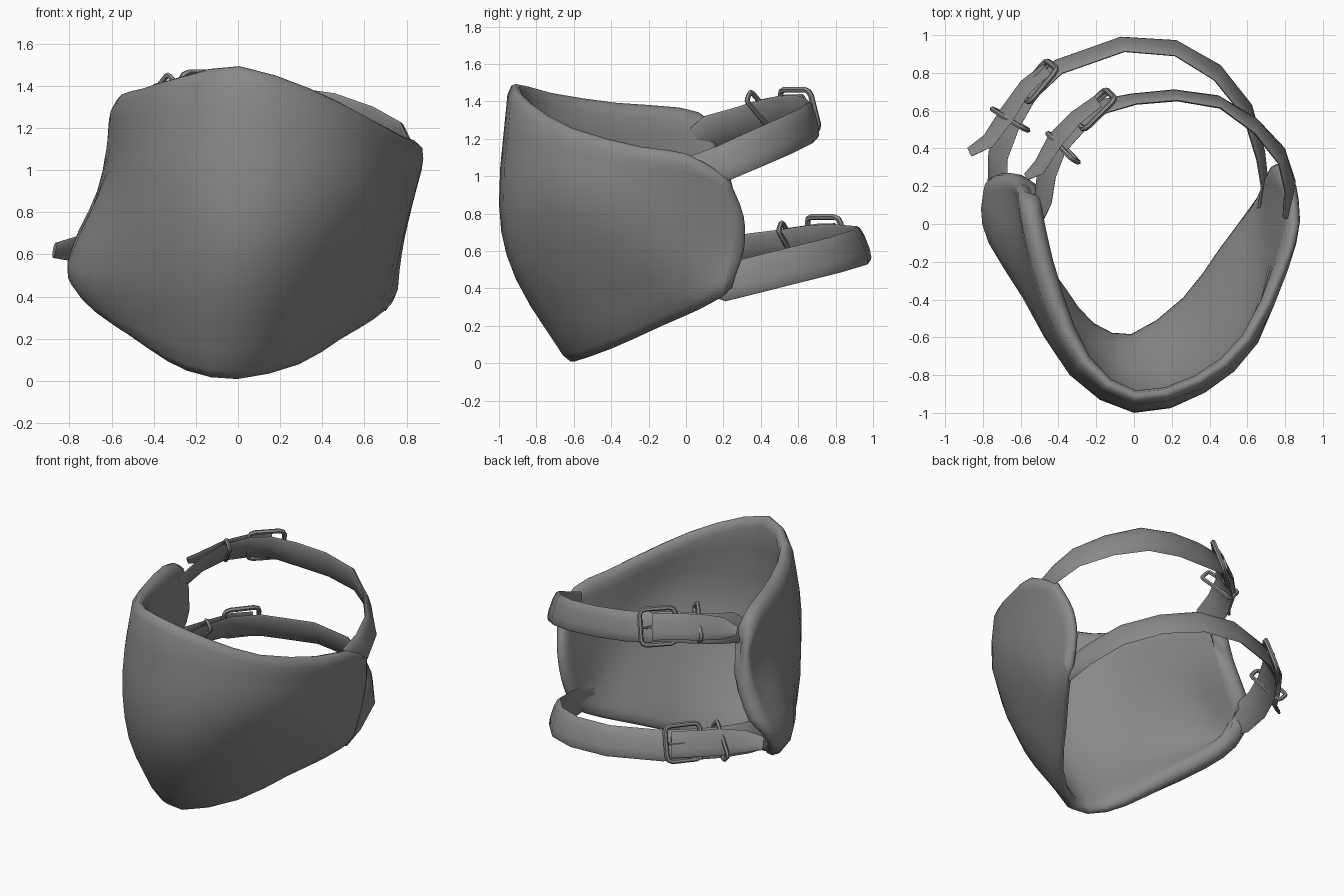
import bpy, bmesh, math
from mathutils import Vector

if "Cube" in bpy.data.objects:
    bpy.data.objects.remove(bpy.data.objects["Cube"])

mat = bpy.data.materials.new("grey")
mat.diffuse_color = (0.25, 0.25, 0.25, 1)
mat.use_nodes = True
mat.node_tree.nodes["Principled BSDF"].inputs["Base Color"].default_value = mat.diffuse_color
Z = Vector((0, 0, 1))


def make(name, verts, faces, angle=40):
    me = bpy.data.meshes.new(name)
    me.from_pydata([tuple(v) for v in verts], [], faces)
    ob = bpy.data.objects.new(name, me)
    bpy.context.collection.objects.link(ob)
    me.materials.append(mat)
    for o in bpy.context.selected_objects:
        o.select_set(False)
    ob.select_set(True)
    bpy.context.view_layer.objects.active = ob
    bm = bmesh.new()
    bm.from_mesh(me)
    bmesh.ops.recalc_face_normals(bm, faces=bm.faces)
    bm.to_mesh(me)
    bm.free()
    bpy.ops.object.shade_smooth_by_angle(angle=math.radians(angle))
    return ob


def spline(pts, n):
    """Catmull-Rom curve through pts with n steps per span."""
    p = [Vector(q) for q in pts]
    p = [p[0] * 2 - p[1]] + p + [p[-1] * 2 - p[-2]]
    out = []
    for i in range(1, len(p) - 2):
        a, b, c, d = p[i - 1:i + 3]
        for k in range(n):
            t = k / n
            out.append(0.5 * (2 * b + (c - a) * t + (2 * a - 5 * b + 4 * c - d) * t * t
                              + (3 * b - a - 3 * c + d) * t ** 3))
    return out + [p[-2]]


def add_border(line, d):
    """Insert a point at distance d from each end of a line of points."""
    a, b = line[0], line[-1]
    return ([a, a + (line[1] - a).normalized() * d] + line[1:-1]
            + [b + (line[-2] - b).normalized() * d, b])


# Curved guard shell: columns from left to right, each from bottom to top
columns = [
    [(-.76, .19, .50), (-.78, .25, .65), (-.68, .25, .88), (-.60, .22, 1.14)],
    [(-.75, .08, .40), (-.81, .08, .56), (-.64, .10, .95), (-.61, .13, 1.29)],
    [(-.64, -.08, .28), (-.77, -.10, .53), (-.61, -.10, 1.0), (-.58, -.05, 1.36)],
    [(-.44, -.38, .14), (-.59, -.38, .50), (-.54, -.42, .95), (-.48, -.40, 1.39)],
    [(-.25, -.57, .04), (-.36, -.70, .45), (-.34, -.80, .95), (-.30, -.75, 1.44)],
    [(0, -.63, 0), (0, -.91, .45), (0, -1.0, .85), (0, -.95, 1.485)],
    [(.30, -.42, .07), (.36, -.75, .50), (.38, -.89, .90), (.36, -.86, 1.38)],
    [(.50, -.15, .19), (.60, -.42, .55), (.66, -.61, .90), (.63, -.63, 1.25)],
    [(.65, .05, .28), (.74, -.10, .57), (.79, -.20, .85), (.82, -.25, 1.14)],
    [(.74, .17, .36), (.77, .16, .60), (.83, .10, .85), (.89, 0, 1.10)],
    [(.76, .23, .41), (.78, .295, .60), (.81, .30, .78), (.865, .22, .98)],
]
rows = [spline(r, 2) for r in zip(*columns)]
grid = [add_border(spline(c, 3), .05) for c in zip(*rows)]
grid = [list(c) for c in zip(*[add_border(list(r), .045) for r in zip(*grid)])]
nc, nr = len(grid), len(grid[0])
outer, inner, border = [], [], {}
for i in range(nc):
    for j in range(nr):
        p = grid[i][j]
        i0, i1, j0, j1 = max(i - 1, 0), min(i + 1, nc - 1), max(j - 1, 0), min(j + 1, nr - 1)
        nrm = (grid[i1][j] - grid[i0][j]).cross(grid[i][j1] - grid[i][j0]).normalized()
        # the left flap is padded thicker than the rest
        t = .075 + .045 * min(1, max(0, (-p.x - .2) / .3))
        edge = i in (0, nc - 1) or j in (0, nr - 1)
        outer.append(p - nrm * t * (.22 if edge else 0))
        inner.append(p - nrm * t * (.78 if edge else 1))
        if edge:
            out = (p - grid[min(max(i, 1), nc - 2)][min(max(j, 1), nr - 2)]).normalized()
            border[(i, j)] = p - nrm * t * .5 + out * .012
loop = ([(i, 0) for i in range(nc)] + [(nc - 1, j) for j in range(1, nr)]
        + [(i, nr - 1) for i in range(nc - 2, -1, -1)] + [(0, j) for j in range(nr - 2, 0, -1)])
n = nc * nr
quads = [(i * nr + j, (i + 1) * nr + j, (i + 1) * nr + j + 1, i * nr + j + 1)
         for i in range(nc - 1) for j in range(nr - 1)]
faces = quads + [tuple(k + n for k in reversed(q)) for q in quads]
for k, (i, j) in enumerate(loop):
    m = (k + 1) % len(loop)
    a, b = i * nr + j, loop[m][0] * nr + loop[m][1]
    faces += [(a, 2 * n + k, 2 * n + m, b), (2 * n + k, a + n, b + n, 2 * n + m)]
make("shell", outer + inner + [border[ij] for ij in loop], faces, 75)


def frame(pts, i, lean):
    """Tangent, outward normal and leaning width axis at a strap point."""
    t = (pts[min(i + 1, len(pts) - 1)] - pts[max(i - 1, 0)]).normalized()
    up = Z + t.cross(Z).normalized() * lean
    up = (up - t * up.dot(t)).normalized()
    return t, up.cross(t).normalized(), up


def strap(name, path, half_w=0.1, half_t=0.02, taper=()):
    pts = [Vector(p[:3]) for p in path]
    section = [(-1, 0), (-.85, .6), (-.4, 1), (.4, 1), (.85, .6), (1, 0),
               (.85, -.5), (0, -.7), (-.85, -.5)]
    n, verts, faces = len(section), [], []
    for i, p in enumerate(pts):
        t, nrm, up = frame(pts, i, path[i][3])
        w = half_w * dict(taper).get(i, 1)
        verts += [p + up * a * w + nrm * b * half_t for a, b in section]
    for i in range(len(pts) - 1):
        for k in range(n):
            m = (k + 1) % n
            faces.append((i * n + k, i * n + m, (i + 1) * n + m, (i + 1) * n + k))
    faces += [tuple(range(n)), tuple(range((len(pts) - 1) * n, len(pts) * n))]
    return make(name, verts, faces)


def tube(name, pts, r, closed=True, sides=6):
    """Round wire along a polyline."""
    n, verts, faces = len(pts), [], []
    plane = (pts[1] - pts[0]).cross(pts[-1] - pts[0] if closed else Z).normalized()
    for i in range(n):
        a = pts[i - 1] if closed or i else pts[0]
        b = pts[(i + 1) % n] if closed or i < n - 1 else pts[-1]
        side = (b - a).normalized().cross(plane)
        for k in range(sides):
            th = 2 * math.pi * k / sides
            verts.append(pts[i] + side * r * math.cos(th) + plane * r * math.sin(th))
    for i in range(n if closed else n - 1):
        j = (i + 1) % n
        for k in range(sides):
            m = (k + 1) % sides
            faces.append((i * sides + k, i * sides + m, j * sides + m, j * sides + k))
    if not closed:
        faces += [tuple(range(sides)), tuple(range((n - 1) * sides, n * sides))]
    return make(name, verts, faces)


def rounded_rect(c, u, v, a, b, r):
    out = []
    for sx, sy, start in ((1, 1, 0), (-1, 1, 90), (-1, -1, 180), (1, -1, 270)):
        for k in range(3):
            th = math.radians(start + 45 * k)
            out.append(c + u * (sx * (a - r) + r * math.cos(th))
                       + v * (sy * (b - r) + r * math.sin(th)))
    return out


def fittings(level, buckle, along, keeper, along_k):
    """Buckle frame, prong and keeper loop on one strap."""
    c, t = Vector(buckle), Vector(along).normalized()
    _, nrm, up = frame([c, c + t], 0, .35)
    c += nrm * 0.025
    tube(level + "_buckle", rounded_rect(c, t, up, .115, .115, .035), .016)
    tube(level + "_prong", [c + t * .1 + nrm * .012, c + nrm * .025,
                            c - t * .04 + nrm * .01], .01, False)
    c, t = Vector(keeper), Vector(along_k).normalized()
    _, nrm, up = frame([c, c + t], 0, 1.1)
    tube(level + "_keeper", rounded_rect(c + nrm * .01, nrm, up, .035, .125, .015), .014)


# Straps: x, y, z and lean, from the left side around the back to the right
strap("upper_strap", [(-.51, .02, 1.18, .3), (-.48, .14, 1.24, .5), (-.46, .28, 1.28, .6),
                      (-.40, .42, 1.32, .6), (-.29, .53, 1.34, .5), (-.17, .62, 1.34, .4),
                      (0, .66, 1.32, .25), (.22, .68, 1.30, .25), (.45, .645, 1.27, .25),
                      (.64, .52, 1.21, .3), (.78, .36, 1.14, .3), (.825, .20, 1.07, .25),
                      (.80, .04, 1.04, 0)], taper=((0, .6), (12, .7)))
strap("lower_strap", [(-.70, .05, .56, .3), (-.72, .2, .58, .6), (-.72, .36, .61, .6),
                      (-.65, .54, .63, .6), (-.55, .70, .65, .5), (-.40, .83, .65, .4),
                      (-.06, .95, .64, .4), (.22, .93, .62, .4), (.44, .80, .58, .4),
                      (.60, .60, .53, .3), (.67, .36, .47, .2), (.69, .20, .43, .1),
                      (.665, .08, .44, 0)], taper=((0, .6), (12, .6)))

# Loose tongues lying over the left part of each strap
strap("upper_tongue", [(-.57, .25, 1.28, .6), (-.50, .30, 1.30, .6), (-.42, .44, 1.34, .6),
                       (-.31, .56, 1.36, .5), (-.19, .65, 1.36, .4)],
      .085, .014, ((0, .35), (1, .85)))
strap("lower_tongue", [(-.87, .38, .62, .6), (-.77, .44, .63, .6), (-.68, .57, .65, .6),
                       (-.57, .73, .67, .5), (-.46, .82, .67, .4)],
      .085, .014, ((0, .5), (1, .85)))

# Metal fittings
fittings("upper", (-.19, .59, 1.345), (.17, .17, 0), (-.37, .40, 1.34), (.12, .15, .03))
fittings("lower", (-.49, .74, .665), (.15, .18, 0), (-.65, .55, .64), (.10, .19, .02))
